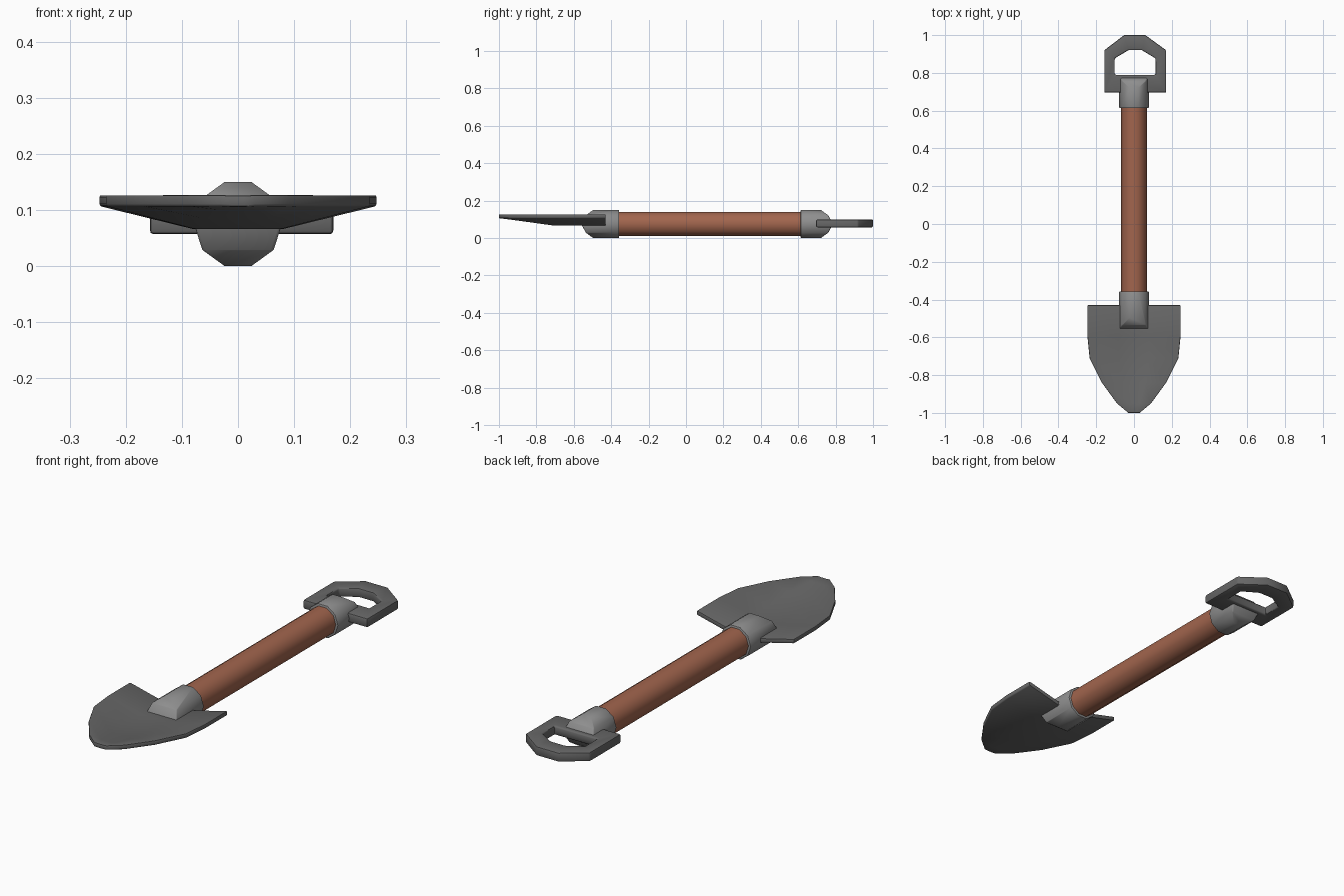
import bpy, math

if "Cube" in bpy.data.objects:
    bpy.data.objects.remove(bpy.data.objects["Cube"])

def material(name, rgb):
    m = bpy.data.materials.new(name)
    m.diffuse_color = (*rgb, 1)
    m.use_nodes = True
    m.node_tree.nodes["Principled BSDF"].inputs["Base Color"].default_value = m.diffuse_color
    return m

wood = material("red_brown_wood", (0.36, 0.13, 0.075))
light = material("light_metal", (0.27, 0.27, 0.27))
dark = material("dark_metal", (0.135, 0.135, 0.135))

def make(name, verts, faces, mat, bevel=0.0, angle=40):
    me = bpy.data.meshes.new(name)
    me.from_pydata(verts, [], faces)
    ob = bpy.data.objects.new(name, me)
    bpy.context.collection.objects.link(ob)
    me.materials.append(mat)
    bpy.ops.object.select_all(action='DESELECT')
    ob.select_set(True)
    bpy.context.view_layer.objects.active = ob
    # consistent outward normals
    bpy.ops.object.mode_set(mode='EDIT')
    bpy.ops.mesh.select_all(action='SELECT')
    bpy.ops.mesh.normals_make_consistent(inside=False)
    bpy.ops.object.mode_set(mode='OBJECT')
    if bevel:
        b = ob.modifiers.new("bevel", 'BEVEL')
        b.width = bevel
        b.segments = 2
        b.limit_method = 'ANGLE'
        b.angle_limit = math.radians(50)
        bpy.ops.object.modifier_apply(modifier="bevel")
    bpy.ops.object.shade_smooth_by_angle(angle=math.radians(angle))
    return ob

N, CZ = 10, 0.075

def ring(r, yfun):
    pts = []
    for i in range(N):
        a = 2 * math.pi * i / N
        z = r * math.sin(a)
        pts.append((r * math.cos(a), yfun(abs(z) / r), CZ + z))
    return pts

def tube(name, r, y0, yfun, mat, bevel=0.0):
    verts = ring(r, lambda t: y0) + ring(r, yfun)
    faces = [(i, (i + 1) % N, N + (i + 1) % N, N + i) for i in range(N)]
    faces.append(tuple(range(N)))
    # far end capped by horizontal strips, so it can be rounded in profile
    top = [N + i for i in range(N)]
    faces += [(top[1], top[2], top[3], top[4]), (top[0], top[1], top[4], top[5]),
              (top[9], top[0], top[5], top[6]), (top[8], top[9], top[6], top[7])]
    return make(name, verts, faces, mat, bevel)

# Shaft and two sockets with wedge-rounded ends
tube("shaft", 0.0675, -0.40, lambda t: 0.65, wood)

def rounded(end, sign):
    return lambda t: end - sign * (0.07 * t ** 2)

tube("blade_socket", 0.0785, -0.357, rounded(-0.56, -1), light, 0.005)
tube("grip_socket", 0.0785, 0.613, rounded(0.785, 1), light, 0.005)

# D-shaped grip: outer and inner loops extruded in z
outer = [(-0.157, 0.695), (-0.157, 0.92), (-0.052, 1.0), (0.06, 1.0), (0.17, 0.92), (0.17, 0.695)]
inner = [(-0.102, 0.79), (-0.102, 0.877), (-0.03, 0.92), (0.042, 0.92), (0.114, 0.877), (0.114, 0.79)]
verts = [(x, y, z) for z in (0.057, 0.099) for loop in (outer, inner) for x, y in loop]
faces = []
for i in range(6):
    j = (i + 1) % 6
    faces += [(i, j, 6 + j, 6 + i), (12 + i, 12 + j, 18 + j, 18 + i),
              (i, j, 12 + j, 12 + i), (6 + i, 6 + j, 18 + j, 18 + i)]
make("grip", verts, faces, dark, 0.007)

# Dished blade: cross-section rows of (y, half width, floor height)
rows = [(-0.43, 0.247, 0.066), (-0.59, 0.247, 0.066), (-0.71, 0.235, 0.067),
        (-0.84, 0.17, 0.085), (-0.95, 0.09, 0.1), (-1.0, 0.03, 0.106)]
T, R = 0.02, len(rows)
verts = []
for dz in (0, T):
    for y, w, z in rows:
        u = min(0.08, w / 2.8)
        verts += [(-w, y, 0.107 + dz), (-u, y, z + dz), (u, y, z + dz), (w, y, 0.107 + dz)]
faces = []
B = 4 * R
for r in range(R - 1):
    for c in range(3):
        a = r * 4 + c
        q = (a, a + 1, a + 5, a + 4)
        faces += [q, tuple(B + v for v in q)]
    for c in (0, 3):
        a = r * 4 + c
        faces.append((a, a + 4, B + a + 4, B + a))
for r in (0, R - 1):
    for c in range(3):
        a = r * 4 + c
        faces.append((a, a + 1, B + a + 1, B + a))
make("blade", verts, faces, dark, 0.004)
